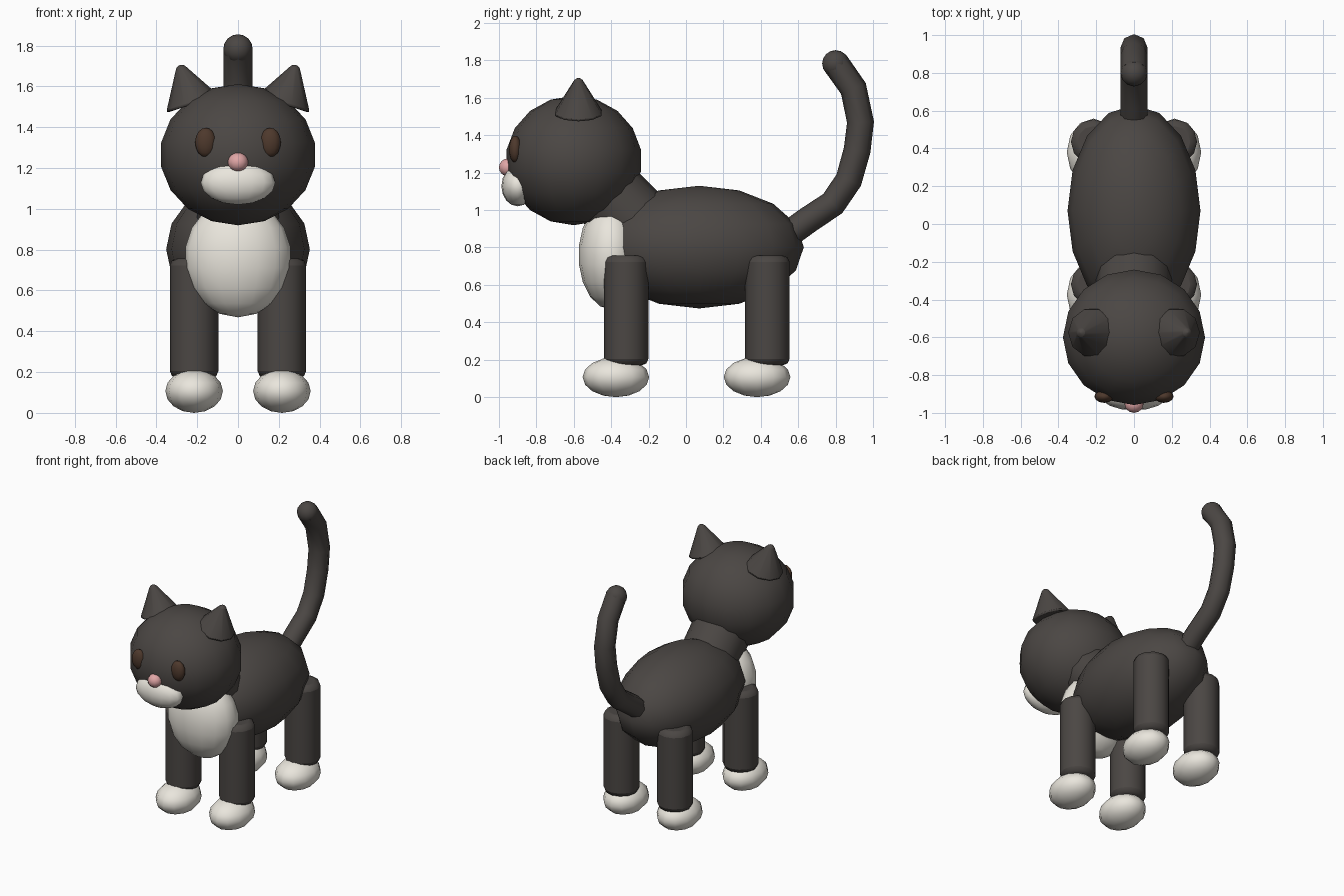
import bpy, math
from mathutils import Vector

if "Cube" in bpy.data.objects:
    bpy.data.objects.remove(bpy.data.objects["Cube"])


def material(name, rgb):
    m = bpy.data.materials.new(name)
    m.diffuse_color = (*rgb, 1)
    m.use_nodes = True
    m.node_tree.nodes["Principled BSDF"].inputs["Base Color"].default_value = m.diffuse_color
    return m


FUR = material("dark_fur", (0.07, 0.062, 0.057))
WHITE = material("white_fur", (0.82, 0.79, 0.72))
PINK = material("pink", (0.75, 0.38, 0.38))
BROWN = material("brown", (0.075, 0.04, 0.025))


def finish(name, mat, angle=60):
    ob = bpy.context.object
    ob.name = name
    ob.data.materials.append(mat)
    bpy.ops.object.transform_apply(location=False, rotation=False, scale=True)
    bpy.ops.object.shade_smooth_by_angle(angle=math.radians(angle))
    return ob


def ball(name, loc, radii, mat, seg=16, rings=9):
    bpy.ops.mesh.primitive_uv_sphere_add(segments=seg, ring_count=rings, radius=1, location=loc)
    bpy.context.object.scale = radii
    return finish(name, mat)


def cone(name, start, end, r1, r2, mat, sides=10, bevel=0):
    a, b = Vector(start), Vector(end)
    bpy.ops.mesh.primitive_cone_add(vertices=sides, radius1=r1, radius2=r2,
                                    depth=(b - a).length, location=(a + b) / 2)
    bpy.context.object.rotation_euler = (b - a).to_track_quat('Z', 'Y').to_euler()
    ob = finish(name, mat, 50)
    if bevel:
        mod = ob.modifiers.new("soft_edges", 'BEVEL')
        mod.width = bevel
        mod.segments = 2
        mod.limit_method = 'ANGLE'
        mod.angle_limit = math.radians(50)
    return ob


# Body, chest, neck and head
ball("body", (0, 0.07, 0.802), (0.352, 0.56, 0.328), FUR, 16, 8)
ball("chest", (0, -0.40, 0.76), (0.262, 0.175, 0.292), WHITE)
cone("neck", (0, -0.25, 0.915), (0, -0.5, 1.165), 0.2, 0.2, FUR, 12)
ball("head", (0, -0.60, 1.265), (0.382, 0.364, 0.346), FUR)

# Face
ball("muzzle", (0, -0.90, 1.128), (0.183, 0.087, 0.108), WHITE, 16, 8)
ball("nose", (0, -0.953, 1.228), (0.05, 0.047, 0.047), PINK, 12, 8)

# Mirrored eyes, ears, legs and paws
for side, s in (("left", -1), ("right", 1)):
    ball(f"{side}_eye", (s * 0.158, -0.913, 1.325), (0.052, 0.034, 0.072), BROWN, 12, 8)
    cone(f"{side}_ear", (s * 0.222, -0.575, 1.512), (s * 0.285, -0.575, 1.705),
         0.137, 0.016, FUR, 10, 0.015)
    for end, leg_y, paw_y in (("front", -0.32, -0.375), ("back", 0.435, 0.38)):
        cone(f"{side}_{end}_leg", (s * 0.215, leg_y, 0.17), (s * 0.215, leg_y, 0.757),
             0.119, 0.119, FUR, 12, 0.035)
        ball(f"{side}_{end}_paw", (s * 0.215, paw_y, 0.107), (0.141, 0.178, 0.107), WHITE, 12, 8)

# Tail: tube along a bent path with a round tip
path = [(0.56, 0.88), (0.65, 0.945), (0.785, 1.035), (0.87, 1.16), (0.915, 1.32),
        (0.933, 1.47), (0.895, 1.65), (0.80, 1.785)]
curve = bpy.data.curves.new("tail", 'CURVE')
curve.dimensions = '3D'
curve.bevel_depth = 0.072
curve.bevel_resolution = 2
curve.use_fill_caps = True
spline = curve.splines.new('POLY')
spline.points.add(len(path) - 1)
for p, (y, z) in zip(spline.points, path):
    p.co = (0, y, z, 1)
spline.use_smooth = True
curve.materials.append(FUR)
bpy.context.collection.objects.link(bpy.data.objects.new("tail", curve))
ball("tail_tip", (0, 0.80, 1.783), (0.072, 0.072, 0.072), FUR, 12, 8)
